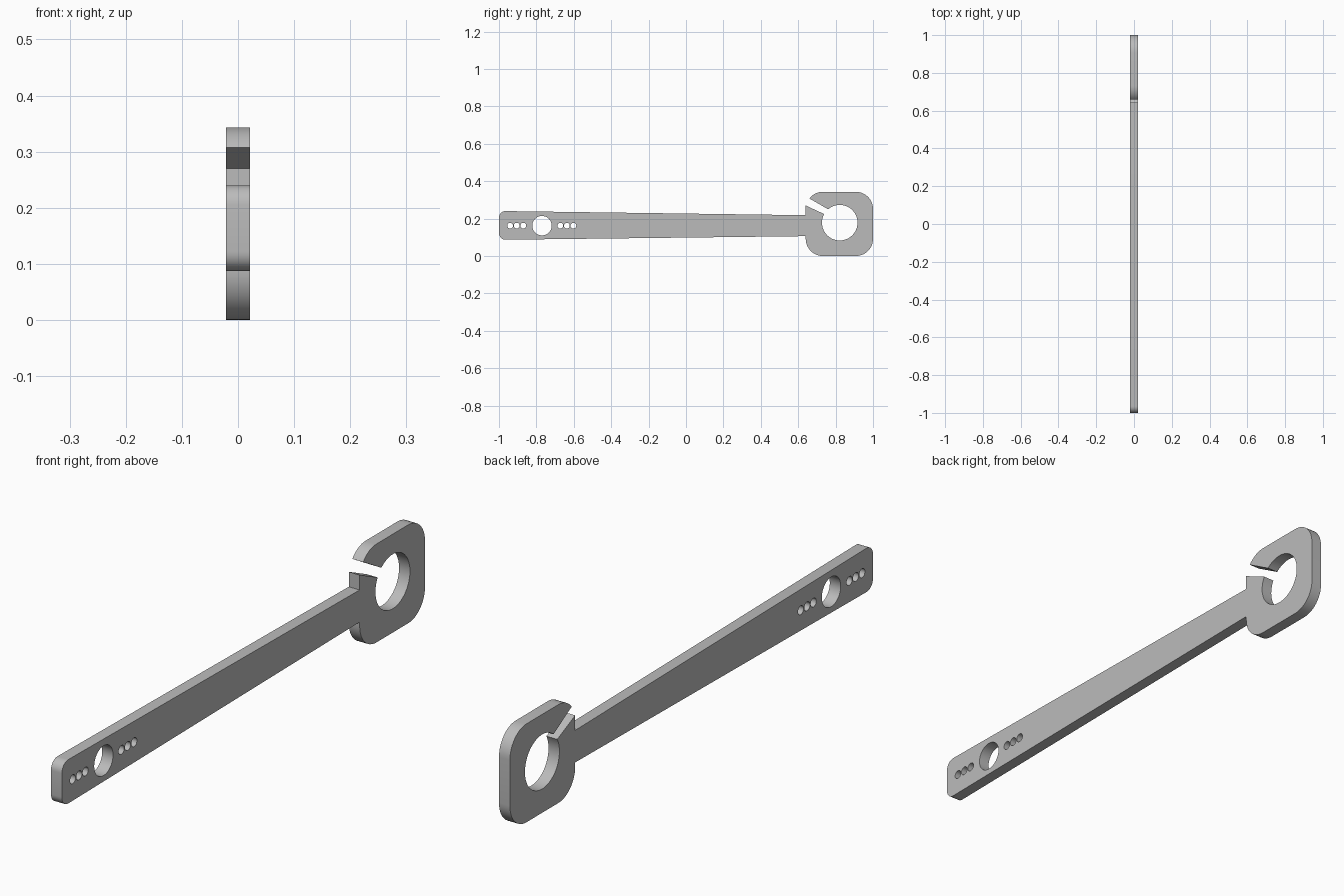
import bpy
import bmesh
from math import sin, cos, radians

cube = bpy.data.objects.get("Cube")
if cube:
    bpy.data.objects.remove(cube, do_unlink=True)

THICKNESS = 0.042


def arc(cx, cy, r, start, end, steps=12):
    """Points along an arc, angles in degrees."""
    angles = [radians(start + (end - start) * i / steps) for i in range(steps + 1)]
    return [(cx + r * cos(a), cy + r * sin(a)) for a in angles]


def circle(cx, cy, r, steps):
    return arc(cx, cy, r, 0, 360, steps)[:-1]


# Steel
steel = bpy.data.materials.new("grey_steel")
steel.use_nodes = True
grey = (0.5, 0.5, 0.5, 1)
steel.diffuse_color = grey
steel.node_tree.nodes["Principled BSDF"].inputs["Base Color"].default_value = grey

# Outline: tapered handle, rounded square head, slot opening into the round jaw
outline = (
    arc(-0.965, 0.122, 0.035, 180, 270, 8)
    + [(0.64, 0.106)]
    + arc(0.732, 0.092, 0.092, 180, 270)
    + arc(0.908, 0.092, 0.092, 270, 360)
    + arc(0.908, 0.251, 0.092, 0, 90)
    + arc(0.732, 0.251, 0.092, 90, 142, 8)
    + arc(0.822, 0.178, 0.095, 491, 151, 56)
    + [(0.64, 0.27), (0.64, 0.218)]
    + arc(-0.965, 0.205, 0.035, 90, 180, 8)
)

# Hanging hole with a row of three small holes on each side
holes = [circle(-0.77, 0.162, 0.052, 40)]
for row in (-0.905, -0.637):
    for step in (-1, 0, 1):
        holes.append(circle(row + step * 0.035, 0.162, 0.0155, 20))

# Flat filled profile given thickness, stood upright along y
curve = bpy.data.curves.new("wrench_profile", "CURVE")
curve.dimensions = "2D"
curve.fill_mode = "BOTH"
curve.extrude = THICKNESS / 2
for loop in [outline] + holes:
    spline = curve.splines.new("POLY")
    spline.points.add(len(loop) - 1)
    for point, (u, v) in zip(spline.points, loop):
        point.co = (u, v, 0, 1)
    spline.use_cyclic_u = True

wrench = bpy.data.objects.new("wrench_body", curve)
wrench.rotation_euler = (radians(90), 0, radians(90))
bpy.context.collection.objects.link(wrench)
bpy.ops.object.select_all(action="DESELECT")
wrench.select_set(True)
bpy.context.view_layer.objects.active = wrench
bpy.ops.object.convert(target="MESH")
wrench = bpy.context.object
bpy.ops.object.transform_apply(location=False, rotation=True, scale=False)

# Weld caps to walls
bm = bmesh.new()
bm.from_mesh(wrench.data)
bmesh.ops.remove_doubles(bm, verts=bm.verts, dist=0.0001)
bmesh.ops.recalc_face_normals(bm, faces=bm.faces)
bm.to_mesh(wrench.data)
bm.free()

wrench.data.materials.clear()
wrench.data.materials.append(steel)
bpy.ops.object.shade_smooth_by_angle(angle=radians(30))
